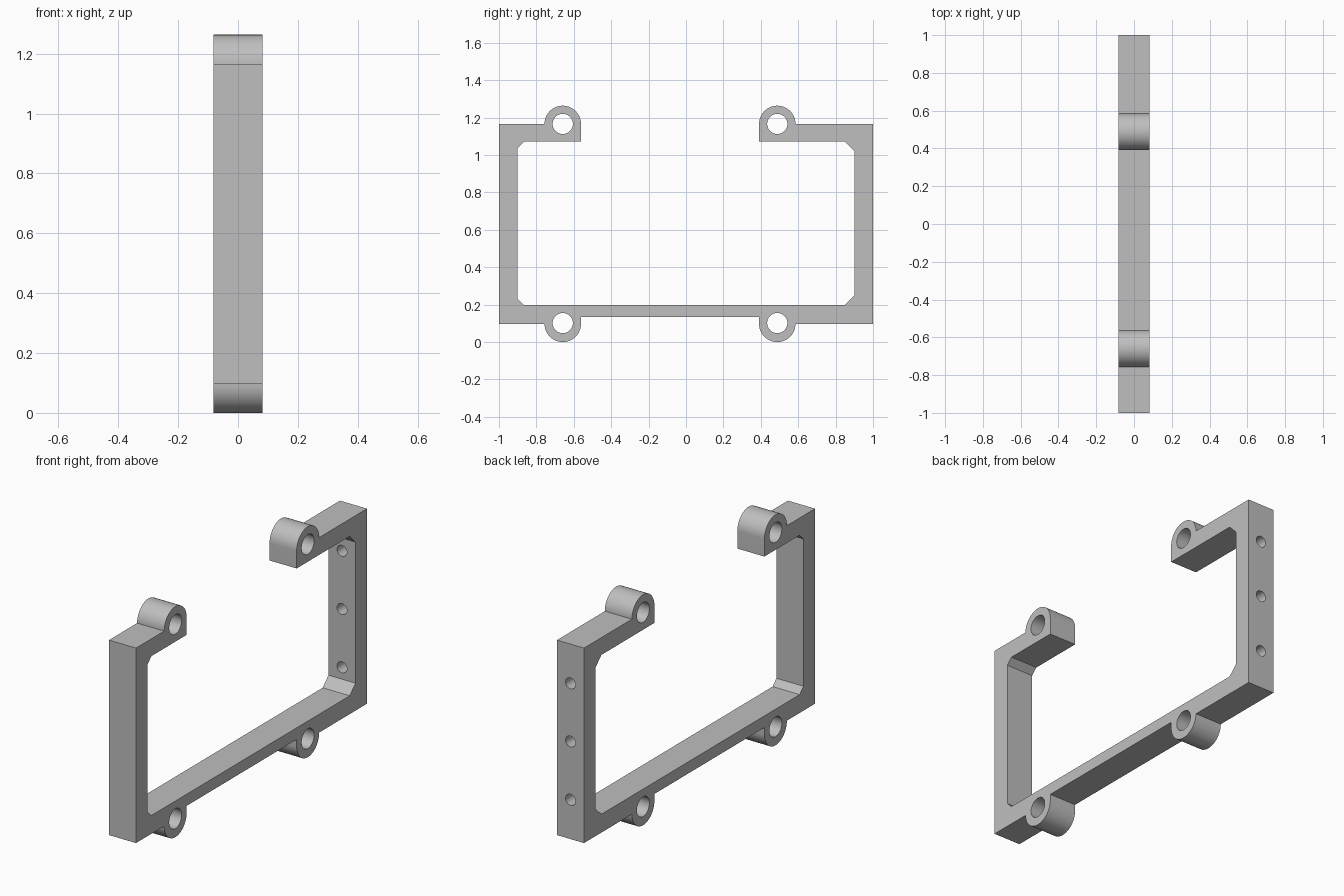
import bpy, bmesh, math
from mathutils import Matrix, Vector

if "Cube" in bpy.data.objects:
    bpy.data.objects.remove(bpy.data.objects["Cube"])

HALF_W = 0.082                  # half thickness along x
BASE, TOP = 0.0975, 1.166       # outer frame heights
FLOOR, CEIL = 0.198, 1.071      # inner opening heights
WALL = 0.9                      # inner wall position
LUG_R, BORE_R, SCREW_R = 0.0975, 0.054, 0.03
FRONT_LUG, BACK_LUG = -0.659, 0.488

grey = bpy.data.materials.new("plain grey")
grey.use_nodes = True
colour = (0.52, 0.52, 0.52, 1)
grey.diffuse_color = colour
grey.node_tree.nodes["Principled BSDF"].inputs["Base Color"].default_value = colour


def arc(y, z, start, end, steps=32):
    """Points of a half-round lug in the y-z plane."""
    angles = [math.radians(start + (end - start) * i / steps) for i in range(steps + 1)]
    return [(y + LUG_R * math.cos(a), z + LUG_R * math.sin(a)) for a in angles]


def cylinder(name, centre, radius, axis, length):
    bm = bmesh.new()
    turn = Vector((0, 0, 1)).rotation_difference(Vector(axis)).to_matrix().to_4x4()
    bmesh.ops.create_cone(bm, cap_ends=True, segments=48, radius1=radius, radius2=radius,
                          depth=length, matrix=Matrix.Translation(centre) @ turn)
    mesh = bpy.data.meshes.new(name)
    bm.to_mesh(mesh)
    bm.free()
    obj = bpy.data.objects.new(name, mesh)
    bpy.context.collection.objects.link(obj)
    obj.hide_render = True
    return obj


# Outline of the bracket: underside, back wall, back arm, opening, front arm
step = 0.134
f_end, b_end = FRONT_LUG + LUG_R, BACK_LUG - LUG_R
small, big = 0.033, 0.05        # inner corner chamfers
outline = [(-1, BASE)]
outline += arc(FRONT_LUG, BASE, 180, 360)
outline += [(f_end, step), (b_end, step)]
outline += arc(BACK_LUG, BASE, 180, 360)
outline += [(1, BASE), (1, TOP)]
outline += arc(BACK_LUG, TOP, 0, 180)
outline += [(b_end, CEIL), (WALL - big, CEIL), (WALL, CEIL - big),
            (WALL, FLOOR + big), (WALL - big, FLOOR),
            (small - WALL, FLOOR), (-WALL, FLOOR + small),
            (-WALL, CEIL - small), (small - WALL, CEIL), (f_end, CEIL)]
outline += arc(FRONT_LUG, TOP, 0, 180)
outline += [(-1, TOP)]

# Extrude the outline into the solid frame
bm = bmesh.new()
face = bm.faces.new([bm.verts.new((-HALF_W, y, z)) for y, z in outline])
side = bmesh.ops.extrude_face_region(bm, geom=[face])["geom"]
bmesh.ops.translate(bm, vec=(2 * HALF_W, 0, 0),
                    verts=[v for v in side if isinstance(v, bmesh.types.BMVert)])
bmesh.ops.recalc_face_normals(bm, faces=bm.faces)
mesh = bpy.data.meshes.new("bracket_frame")
bm.to_mesh(mesh)
bm.free()
frame = bpy.data.objects.new("bracket_frame", mesh)
bpy.context.collection.objects.link(frame)
mesh.materials.append(grey)

# Lug bores and the three screw holes through the back wall
cutters = [cylinder("lug_bore_cutter", (0, y, z), BORE_R, (1, 0, 0), 1)
           for y in (FRONT_LUG, BACK_LUG) for z in (BASE + 0.004, TOP)]
cutters += [cylinder("screw_hole_cutter", (0, 0.95, z), SCREW_R, (0, 1, 0), 0.3)
            for z in (0.313, 0.632, 0.951)]
for cutter in cutters:
    cutter.data.materials.append(grey)
    cut = frame.modifiers.new("hole", 'BOOLEAN')
    cut.operation, cut.solver, cut.object = 'DIFFERENCE', 'EXACT', cutter

# Apply the cuts and drop the cutters
bpy.context.view_layer.objects.active = frame
frame.select_set(True)
for name in [m.name for m in frame.modifiers]:
    frame.modifiers.active = frame.modifiers[name]
    bpy.ops.object.modifier_apply(modifier=frame.modifiers[0].name)
for cutter in cutters:
    bpy.data.objects.remove(cutter)
bpy.ops.object.shade_smooth_by_angle(angle=math.radians(30))
